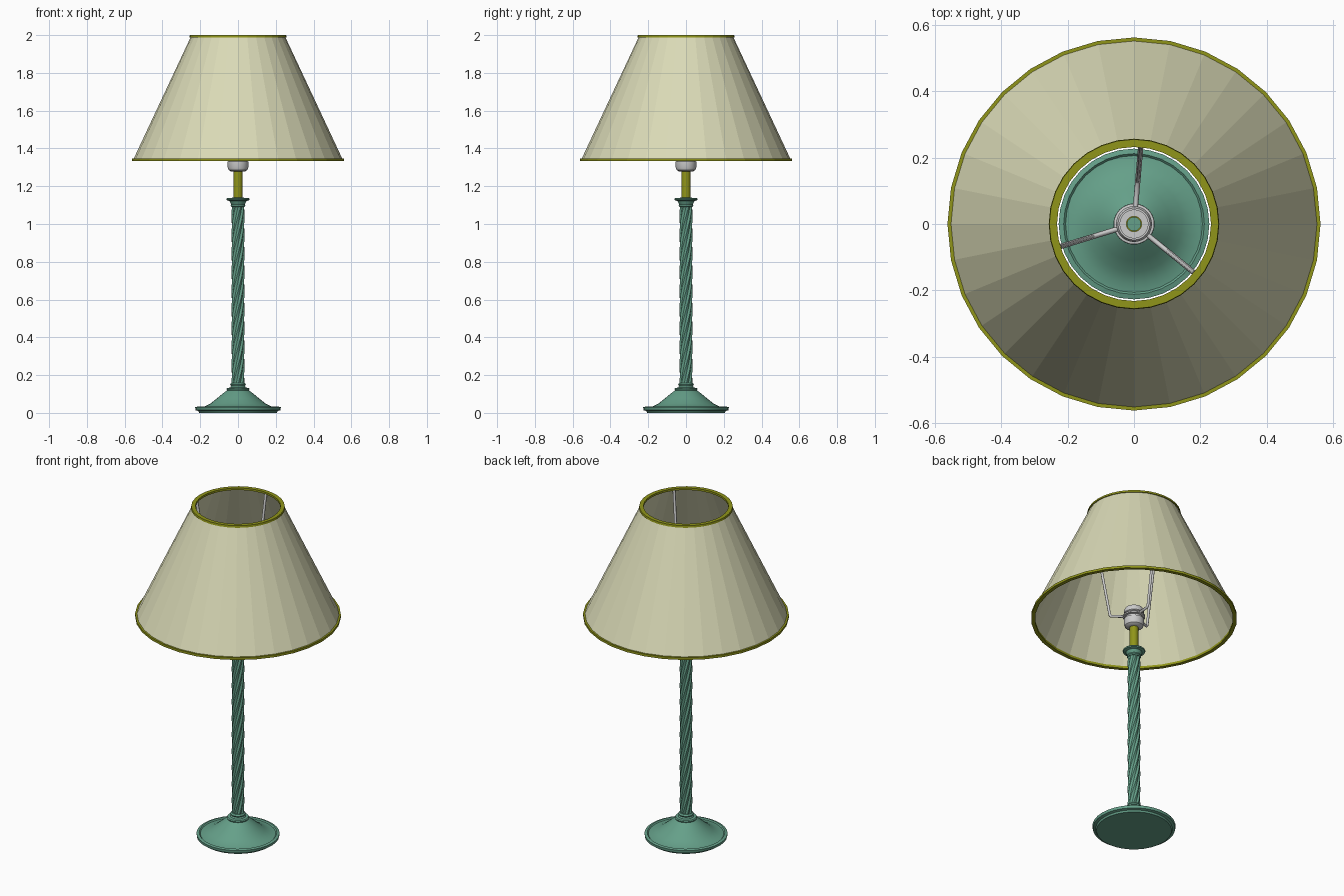
import bpy, bmesh
from math import sin, cos, tau, radians
from mathutils import Vector

if "Cube" in bpy.data.objects:
    bpy.data.objects.remove(bpy.data.objects["Cube"])


def material(name, rgb):
    m = bpy.data.materials.new(name)
    m.diffuse_color = (*rgb, 1)
    m.use_nodes = True
    m.node_tree.nodes["Principled BSDF"].inputs["Base Color"].default_value = m.diffuse_color
    return m


GREEN = material("green_patina", (0.13, 0.35, 0.25))
OLIVE = material("olive_trim", (0.28, 0.30, 0.01))
CREAM = material("cream_fabric", (0.70, 0.70, 0.47))


def finish(name, bm, mat, smooth):
    bmesh.ops.recalc_face_normals(bm, faces=bm.faces)
    me = bpy.data.meshes.new(name)
    bm.to_mesh(me)
    bm.free()
    ob = bpy.data.objects.new(name, me)
    bpy.context.collection.objects.link(ob)
    if mat:
        me.materials.append(mat)
    if smooth:
        bpy.ops.object.select_all(action='DESELECT')
        ob.select_set(True)
        bpy.context.view_layer.objects.active = ob
        bpy.ops.object.shade_smooth_by_angle(angle=radians(35))
    return ob


def lathe(name, profile, mat=None, sides=32, closed=False, smooth=True):
    """Revolve (radius, z) points; radius 0 becomes a pole."""
    bm = bmesh.new()
    rings = []
    for r, z in profile:
        if r == 0:
            rings.append([bm.verts.new((0, 0, z))] * sides)
        else:
            rings.append([bm.verts.new((r * cos(tau * i / sides), r * sin(tau * i / sides), z))
                          for i in range(sides)])
    pairs = list(zip(rings, rings[1:]))
    if closed:
        pairs.append((rings[-1], rings[0]))
    for a, b in pairs:
        for i in range(sides):
            j = (i + 1) % sides
            bm.faces.new(list(dict.fromkeys((a[i], a[j], b[j], b[i]))))
    return finish(name, bm, mat, smooth)


# Base: flat disc with a flared foot and collar
lathe("base", [(0, 0), (0.205, 0), (0.21, 0.01), (0.225, 0.014), (0.227, 0.03),
               (0.212, 0.034), (0.206, 0.028), (0.18, 0.032), (0.145, 0.05),
               (0.11, 0.078), (0.08, 0.103), (0.058, 0.119), (0.061, 0.126),
               (0.057, 0.132), (0.042, 0.134), (0.037, 0.142), (0.042, 0.15),
               (0.036, 0.158), (0, 0.158)], GREEN)

# Column: fluted shaft with a slow twist
LOBES, PER, STEPS, TURNS = 8, 6, 72, 1.2
bm = bmesh.new()
n = LOBES * PER
rows = []
for k in range(STEPS + 1):
    t = k / STEPS
    row = []
    for i in range(n):
        a = tau * i / n
        r = 0.0315 + 0.003 * cos(LOBES * a)
        w = a + tau * TURNS * t
        row.append(bm.verts.new((r * cos(w), r * sin(w), 0.15 + 0.95 * t)))
    rows.append(row)
for a, b in zip(rows, rows[1:]):
    for i in range(n):
        j = (i + 1) % n
        bm.faces.new((a[i], a[j], b[j], b[i]))
finish("twisted_column", bm, GREEN, True)

# Capital on top of the column
lathe("capital", [(0, 1.09), (0.034, 1.09), (0.039, 1.096), (0.036, 1.104), (0.042, 1.115),
                  (0.045, 1.122), (0.06, 1.126), (0.062, 1.132), (0.058, 1.137),
                  (0.032, 1.139), (0, 1.139)], GREEN)

# Hollow stem
lathe("stem", [(0.024, 1.13), (0.024, 1.29), (0.02, 1.29), (0.02, 1.13)], OLIVE, closed=True)

# Bulb socket, open through the middle
lathe("socket", [(0.023, 1.278), (0.038, 1.279), (0.05, 1.287), (0.055, 1.30), (0.055, 1.33),
                 (0.048, 1.334), (0.048, 1.342), (0.061, 1.344), (0.061, 1.352),
                 (0.048, 1.354), (0.048, 1.362), (0.054, 1.366), (0.054, 1.385),
                 (0.048, 1.397), (0.042, 1.397), (0.042, 1.31), (0.023, 1.31)], closed=True)

# Three bent wire arms carrying the shade
for k, deg in enumerate((85, 197, 321)):
    d = Vector((cos(radians(deg)), sin(radians(deg)), 0))
    cu = bpy.data.curves.new(f"shade_arm_{k + 1}", 'CURVE')
    cu.dimensions = '3D'
    cu.bevel_depth = 0.008
    cu.bevel_resolution = 1
    cu.use_fill_caps = True
    sp = cu.splines.new('POLY')
    path = ((0.05, 1.35), (0.125, 1.35), (0.132, 1.358), (0.236, 1.99))
    sp.points.add(len(path) - 1)
    for p, (r, z) in zip(sp.points, path):
        p.co = (d.x * r, d.y * r, z, 1)
    ob = bpy.data.objects.new(f"shade_arm_{k + 1}", cu)
    bpy.context.collection.objects.link(ob)

# Faceted fabric shade and its trim bands
lathe("shade", [(0.555, 1.34), (0.248, 1.995), (0.243, 1.995), (0.549, 1.34)],
      CREAM, closed=True, smooth=False)
lathe("lower_trim", [(0.562, 1.334), (0.562, 1.348), (0.541, 1.348), (0.541, 1.334)],
      OLIVE, closed=True, smooth=False)
lathe("upper_trim", [(0.257, 1.988), (0.255, 2.0), (0.232, 2.0), (0.232, 1.988)],
      OLIVE, closed=True, smooth=False)
